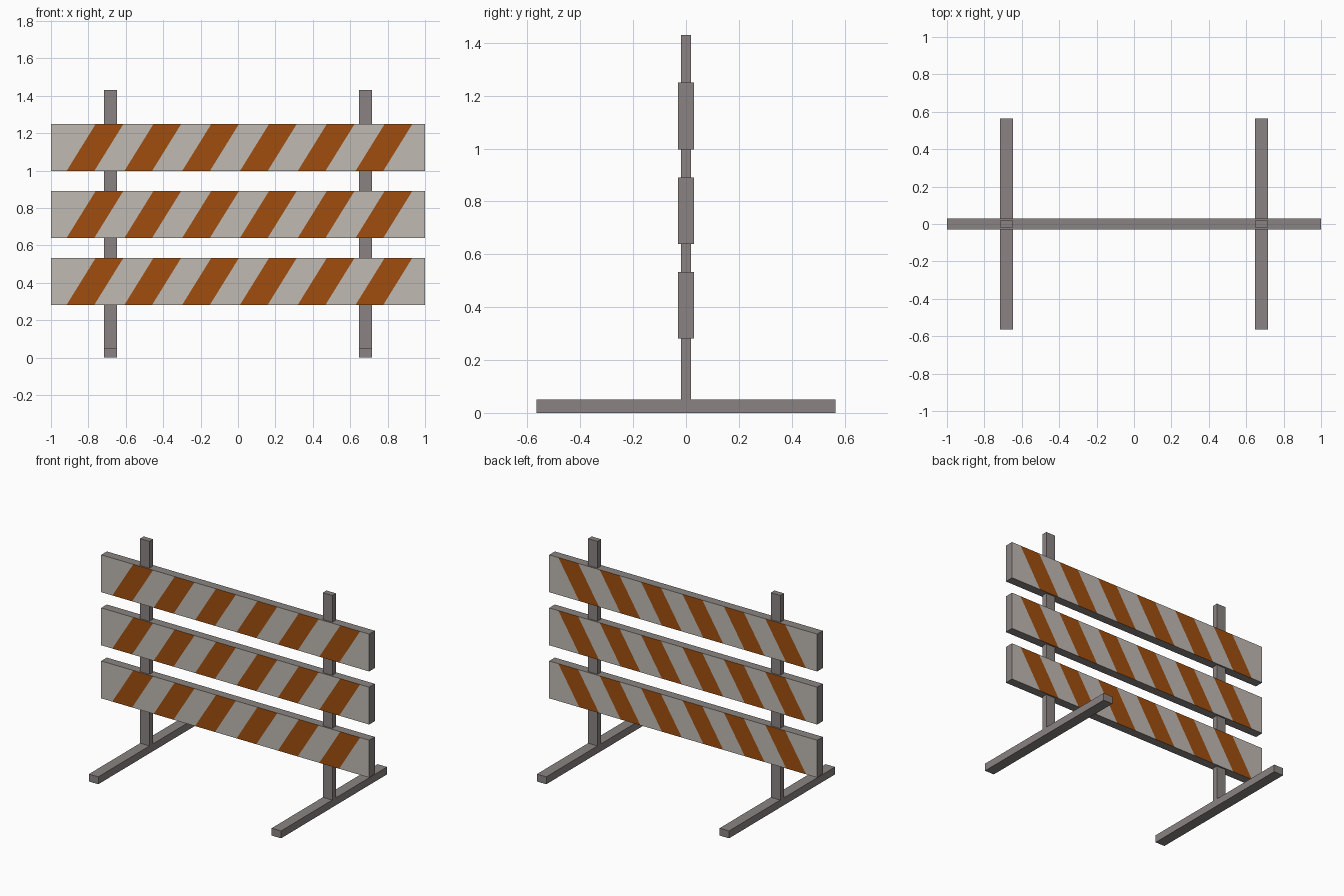
import bpy, bmesh
from mathutils import Vector

if "Cube" in bpy.data.objects:
    bpy.data.objects.remove(bpy.data.objects["Cube"])


def material(name, rgb):
    m = bpy.data.materials.new(name)
    m.diffuse_color = (*rgb, 1.0)
    m.use_nodes = True
    m.node_tree.nodes["Principled BSDF"].inputs["Base Color"].default_value = m.diffuse_color
    return m


GREY = material("steel grey", (0.254, 0.231, 0.223))
WHITE = material("weathered white", (0.527, 0.491, 0.445))
ORANGE = material("dark orange", (0.352, 0.076, 0.0044))

# Stripe layout, measured at the middle height of a board
FIRST, PITCH, COUNT, HALF_W, SLOPE = -0.765, 0.309, 6, 0.074, 0.62


def box_mesh(lo, hi):
    bm = bmesh.new()
    bmesh.ops.create_cube(bm, size=1)
    lo, hi = Vector(lo), Vector(hi)
    for v in bm.verts:
        v.co = Vector([(a + b) / 2 + c * (b - a) for a, b, c in zip(lo, hi, v.co)])
    return bm


def finish(bm, name, mats):
    mesh = bpy.data.meshes.new(name)
    bm.to_mesh(mesh)
    bm.free()
    for m in mats:
        mesh.materials.append(m)
    ob = bpy.data.objects.new(name, mesh)
    bpy.context.collection.objects.link(ob)
    return ob


# Feet and uprights
for side, sx in (("left", -1), ("right", 1)):
    x0, x1 = sx * 0.682 - 0.035, sx * 0.682 + 0.035
    finish(box_mesh((x0, -0.565, 0), (x1, 0.565, 0.05)), side + "_foot", [GREY])
    finish(box_mesh((x0, -0.019, 0.05), (x1, 0.019, 1.43)), side + "_post", [GREY])

# Boards: slanted cuts give the stripes, grey rims all round
for name, zc in (("lower", 0.407), ("middle", 0.765), ("upper", 1.123)):
    bm = box_mesh((-1, -0.03, zc - 0.126), (1, 0.03, zc + 0.126))
    for i in range(COUNT):
        for edge in (-HALF_W, HALF_W):
            bmesh.ops.bisect_plane(
                bm, geom=bm.verts[:] + bm.edges[:] + bm.faces[:], dist=1e-5,
                plane_co=(FIRST + i * PITCH + edge, 0, zc),
                plane_no=Vector((1, 0, -SLOPE)).normalized())
    bm.normal_update()
    for f in bm.faces:
        if abs(f.normal.y) > 0.5:
            c = f.calc_center_median()
            x = c.x - SLOPE * (c.z - zc)
            striped = any(abs(x - FIRST - i * PITCH) < HALF_W for i in range(COUNT))
            f.material_index = 2 if striped else 1
    finish(bm, name + "_board", [GREY, WHITE, ORANGE])
